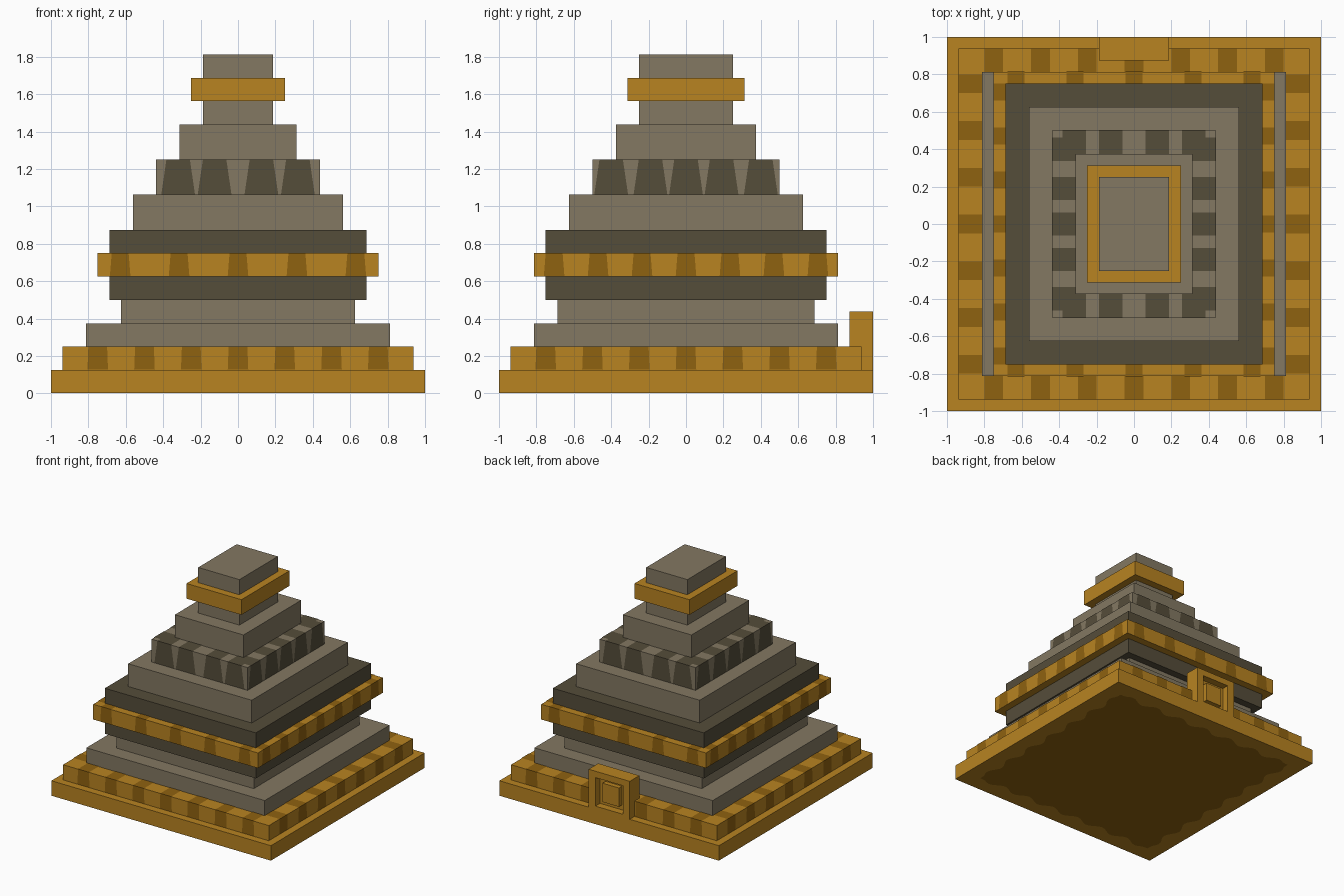
import bpy, bmesh, math

cube = bpy.data.objects.get("Cube")
if cube:
    bpy.data.objects.remove(cube, do_unlink=True)


def material(name, rgb):
    m = bpy.data.materials.new(name)
    m.use_nodes = True
    m.diffuse_color = (*rgb, 1)
    m.node_tree.nodes["Principled BSDF"].inputs["Base Color"].default_value = (*rgb, 1)
    return m


GOLD = material("gold", (0.48, 0.227, 0.0152))
BRONZE = material("dark gold", (0.275, 0.122, 0.0052))
STONE = material("taupe stone", (0.227, 0.188, 0.122))
SLATE = material("dark stone", (0.0908, 0.0742, 0.0423))


def finish(bm, name, mat):
    me = bpy.data.meshes.new(name)
    bm.to_mesh(me)
    bm.free()
    me.materials.append(mat)
    ob = bpy.data.objects.new(name, me)
    bpy.context.collection.objects.link(ob)
    return ob


def box(name, x0, x1, y0, y1, z0, z1, mat):
    bm = bmesh.new()
    bmesh.ops.create_cube(bm, size=1)
    for v in bm.verts:
        v.co = ((x0 + x1) / 2 + v.co.x * (x1 - x0),
                (y0 + y1) / 2 + v.co.y * (y1 - y0),
                (z0 + z1) / 2 + v.co.z * (z1 - z0))
    return finish(bm, name, mat)


def patches(name, hx, hy, z0, z1, xs, ys, top, bottom, depth, mat):
    """Tapered plates on all four sides that fold over onto the ledge."""
    bm = bmesh.new()
    e = 0.002
    for side in range(4):
        half, centres = ((hy, xs), (hx, ys))[side % 2]
        a = side * math.pi / 2
        c, s = math.cos(a), math.sin(a)
        for p in centres:
            rows = [(bottom, -half - e, z0 + e), (top, -half - e, z1 + e),
                    (top, -half + depth, z1 + e)]
            pairs = []
            for w, y, z in rows:
                pairs.append([bm.verts.new((c * x - s * y, s * x + c * y, z))
                              for x in (p - w / 2, p + w / 2)])
            for lo, hi in zip(pairs, pairs[1:]):
                bm.faces.new((lo[0], lo[1], hi[1], hi[0]))
    return finish(bm, name, mat)


# Stepped tiers, bottom to top: half width, half depth, top height
tiers = [
    ("base_slab", 1, 1, 0.125, GOLD),
    ("plinth", 0.9375, 0.9375, 0.25, GOLD),
    ("lower_step", 0.8125, 0.8125, 0.375, STONE),
    ("lower_neck", 0.625, 0.6875, 0.5, STONE),
    ("band_bottom", 0.6875, 0.75, 0.625, SLATE),
    ("gold_band", 0.75, 0.8125, 0.75, GOLD),
    ("band_top", 0.6875, 0.75, 0.875, SLATE),
    ("middle_step", 0.5625, 0.625, 1.0625, STONE),
    ("patterned_step", 0.4375, 0.5, 1.25, STONE),
    ("upper_step", 0.3125, 0.375, 1.4375, STONE),
    ("upper_neck", 0.1875, 0.25, 1.5625, STONE),
    ("gold_collar", 0.25, 0.3125, 1.6875, GOLD),
    ("cap", 0.1875, 0.25, 1.8125, STONE),
]
z = 0.002
for name, hx, hy, ztop, mat in tiers:
    box(name, -hx, hx, -hy, hy, z, ztop, mat)
    z = ztop

# Painted patches on the three patterned tiers
quarter = [i / 4 for i in range(-3, 4)]
patches("plinth_patches", 0.9375, 0.9375, 0.125, 0.25, quarter, quarter,
        0.1, 0.11, 0.125, BRONZE)
patches("band_patches", 0.75, 0.8125, 0.625, 0.75,
        [i * 0.315 for i in range(-2, 3)], [i * 0.235 for i in range(-3, 4)],
        0.09, 0.11, 0.0625, BRONZE)
patches("step_patches", 0.4375, 0.5, 1.0625, 1.25,
        [-0.32, -0.125, 0.125, 0.32], [-0.4, -0.19, 0, 0.19, 0.4],
        0.125, 0.18, 0.125, SLATE)

# Underside plate with a scalloped rim
bm = bmesh.new()
rim = []
steps = 64
for side in range(4):
    a = side * math.pi / 2
    c, s = math.cos(a), math.sin(a)
    for i in range(steps):
        x = -0.86 + 1.72 * i / steps
        y = -0.86 - 0.025 * math.cos(8 * math.pi * x) * (abs(x) < 0.82)
        rim.append(bm.verts.new((c * x - s * y, s * x + c * y, 0)))
face = bm.faces.new(rim)
bm.normal_update()
if face.normal.z > 0:
    face.normal_flip()
finish(bm, "underside_plate", BRONZE)

# Framed doorway at the back
for sign, label in ((-1, "right"), (1, "left")):
    xs = sorted((sign * 0.125, sign * 0.1875))
    box("door_post_" + label, *xs, 0.875, 1, 0.125, 0.4375, GOLD)
box("door_lintel", -0.125, 0.125, 0.875, 1, 0.385, 0.4375, GOLD)
box("door_sill", -0.125, 0.125, 0.875, 1, 0.125, 0.15, GOLD)
box("door_back", -0.125, 0.125, 0.875, 0.94, 0.15, 0.385, GOLD)
box("door_panel", -0.075, 0.075, 0.94, 0.98, 0.19, 0.345, GOLD)
